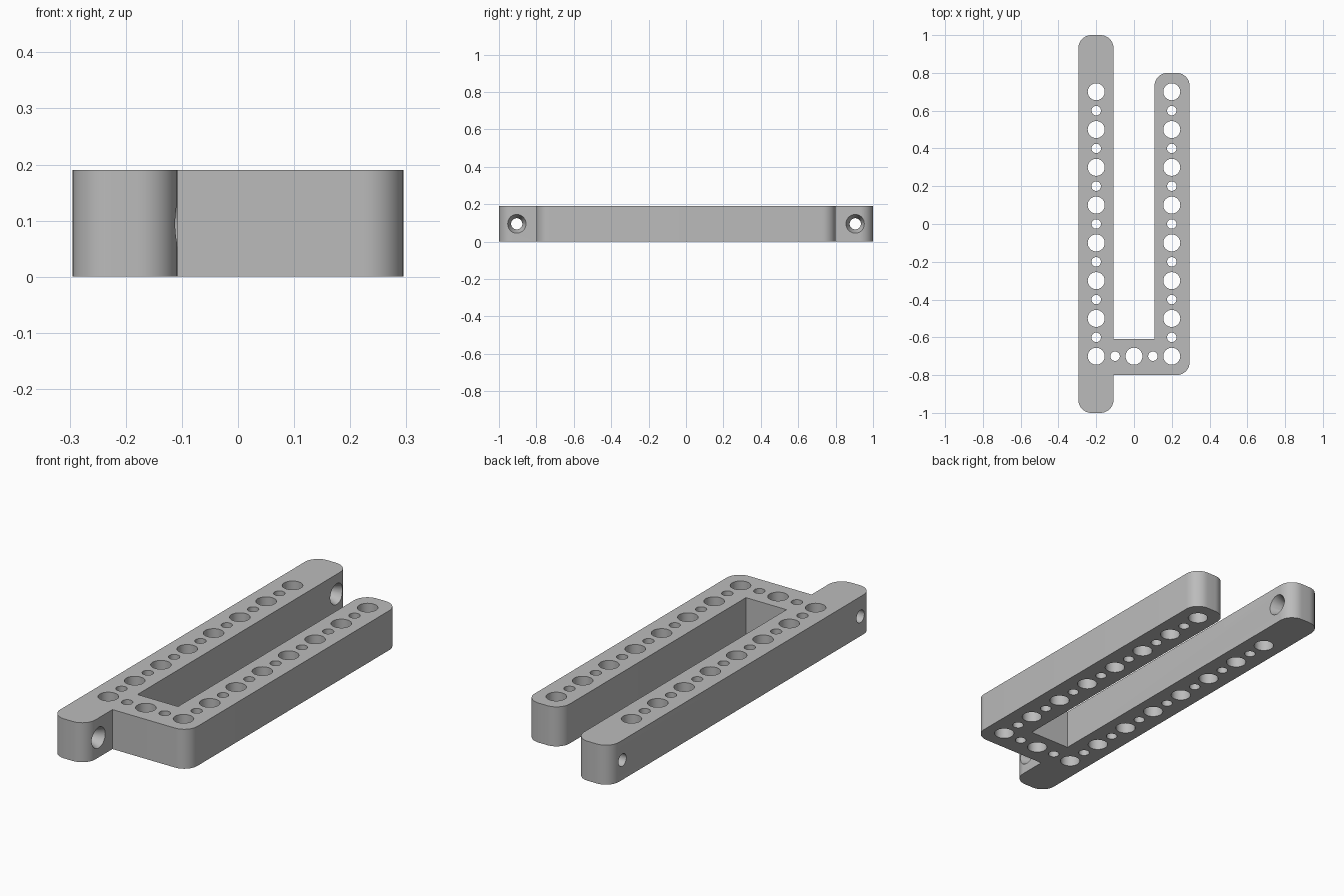
import bpy, bmesh
from math import pi
from mathutils import Matrix, Vector

cube = bpy.data.objects.get("Cube")
if cube:
    bpy.data.objects.remove(cube, do_unlink=True)

HEIGHT = 0.19
OUT, INN = 0.295, 0.108          # outer and inner faces of both arms
LONG, SHORT, BAR = 1.0, 0.8, -0.61
FILLET = 0.07

# Plain grey material
grey = bpy.data.materials.new("plain_grey")
grey.use_nodes = True
colour = (0.5, 0.5, 0.5, 1)
grey.diffuse_color = colour
grey.node_tree.nodes["Principled BSDF"].inputs["Base Color"].default_value = colour


def make_object(name, bm):
    bmesh.ops.recalc_face_normals(bm, faces=bm.faces)
    mesh = bpy.data.meshes.new(name)
    bm.to_mesh(mesh)
    bm.free()
    mesh.materials.append(grey)
    obj = bpy.data.objects.new(name, mesh)
    bpy.context.collection.objects.link(obj)
    return obj


def add_hole(bm, centre, r1, r2, depth, along_x=False):
    turn = Matrix.Rotation(pi / 2, 4, 'Y') if along_x else Matrix()
    bmesh.ops.create_cone(bm, cap_ends=True, segments=40, radius1=r1, radius2=r2,
                          depth=depth, matrix=Matrix.Translation(centre) @ turn)


# Frame outline: (x, y, rounded corner)
outline = [(-OUT, -LONG, True), (-INN, -LONG, True), (-INN, -SHORT, False),
           (OUT, -SHORT, True), (OUT, SHORT, True), (INN, SHORT, True),
           (INN, BAR, False), (-INN, BAR, False),
           (-INN, LONG, True), (-OUT, LONG, True)]
bm = bmesh.new()
base = bm.faces.new([bm.verts.new((x, y, 0)) for x, y, _ in outline])
top = bmesh.ops.extrude_face_region(bm, geom=[base])["geom"]
bmesh.ops.translate(bm, vec=(0, 0, HEIGHT),
                    verts=[v for v in top if isinstance(v, bmesh.types.BMVert)])
rounded = [Vector((x, y)) for x, y, soft in outline if soft]
corners = [e for e in bm.edges
           if (e.verts[0].co - e.verts[1].co).xy.length < 1e-5
           and any((e.verts[0].co.xy - p).length < 1e-4 for p in rounded)]
bmesh.ops.bevel(bm, geom=corners, offset=FILLET, segments=10, profile=0.5,
                affect='EDGES', clamp_overlap=True)
frame = make_object("drilled_frame", bm)

# Alternating large and small vertical holes in both arms and the crossbar
bm = bmesh.new()
mid = HEIGHT / 2
spots = [(x, -0.7 + 0.1 * i, i) for x in (-0.2, 0.2) for i in range(15)]
spots += [(-0.1 + 0.1 * i, -0.7, i + 1) for i in range(3)]
for x, y, i in spots:
    r = 0.025 if i % 2 else 0.045
    add_hole(bm, (x, y, mid), r, r, HEIGHT * 2)
vertical = make_object("vertical_hole_cutter", bm)

# Countersunk screw holes through the ends of the long arm
SINK = 0.05
bm = bmesh.new()
for y in (-0.905, 0.905):
    add_hole(bm, (-0.2, y, mid), 0.03, 0.03, 0.4, True)
screws = make_object("screw_hole_cutter", bm)
bm = bmesh.new()
for y in (-0.905, 0.905):
    add_hole(bm, (-INN, y, mid), 0.03, 0.07, SINK * 2, True)
sinks = make_object("countersink_cutter", bm)

# Cut the holes and tidy up
bpy.ops.object.select_all(action='DESELECT')
frame.select_set(True)
bpy.context.view_layer.objects.active = frame
for cutter in (vertical, screws, sinks):
    cutter.hide_render = True
    mod = frame.modifiers.new(cutter.name, 'BOOLEAN')
    mod.operation, mod.solver, mod.object = 'DIFFERENCE', 'EXACT', cutter
    bpy.ops.object.modifier_apply(modifier=mod.name)
    bpy.data.objects.remove(cutter, do_unlink=True)
bpy.ops.object.shade_smooth_by_angle(angle=pi / 6)
